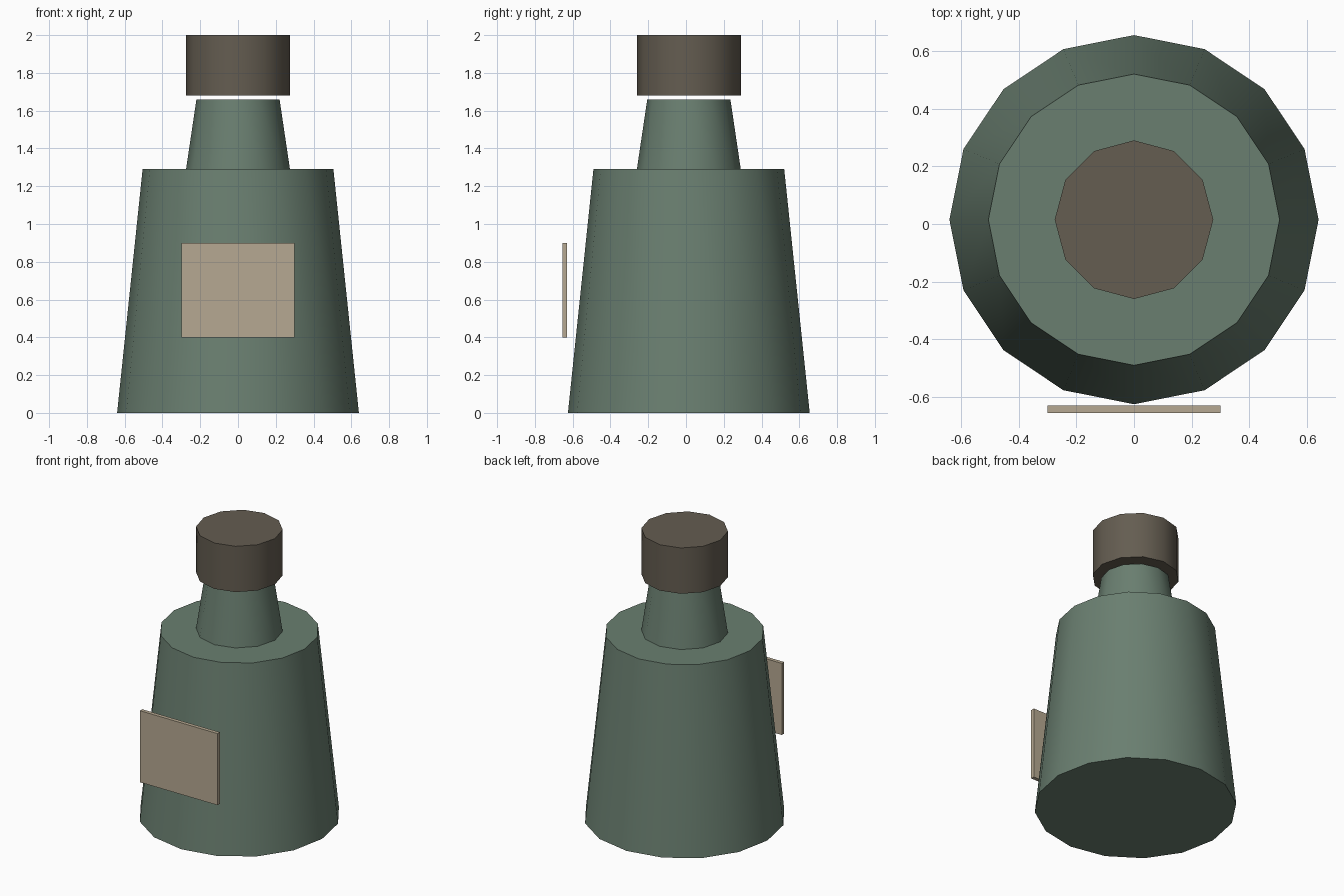
import bpy, math

if "Cube" in bpy.data.objects:
    bpy.data.objects.remove(bpy.data.objects["Cube"])

CY = 0.015  # bottle axis, shifted back to balance the label


def material(name, rgb):
    m = bpy.data.materials.new(name)
    m.diffuse_color = (*rgb, 1)
    m.use_nodes = True
    m.node_tree.nodes["Principled BSDF"].inputs["Base Color"].default_value = m.diffuse_color
    return m


green = material("bottle green", (0.144, 0.212, 0.163))
brown = material("cap brown", (0.128, 0.109, 0.082))
tan = material("label tan", (0.470, 0.397, 0.287))


def frustum(name, sides, r_low, r_high, z_low, z_high, mat):
    # a corner points along +y, sides smooth, rims sharp
    bpy.ops.mesh.primitive_cone_add(
        vertices=sides, radius1=r_low, radius2=r_high, depth=z_high - z_low,
        location=(0, CY, (z_low + z_high) / 2))
    ob = bpy.context.object
    ob.name = name
    ob.data.materials.append(mat)
    bpy.ops.object.shade_smooth_by_angle(angle=math.radians(40))
    return ob


# Bottle body, neck and floating cap
frustum("bottle_body", 16, 0.64, 0.505, 0.0, 1.29, green)
frustum("bottle_neck", 12, 0.275, 0.22, 1.29, 1.66, green)
frustum("bottle_cap", 12, 0.275, 0.275, 1.68, 2.0, brown)

# Flat label plate standing off the front
bpy.ops.mesh.primitive_cube_add(size=1, location=(0, -0.642, 0.65))
label = bpy.context.object
label.name = "label"
label.scale = (0.6, 0.026, 0.5)
label.data.materials.append(tan)
